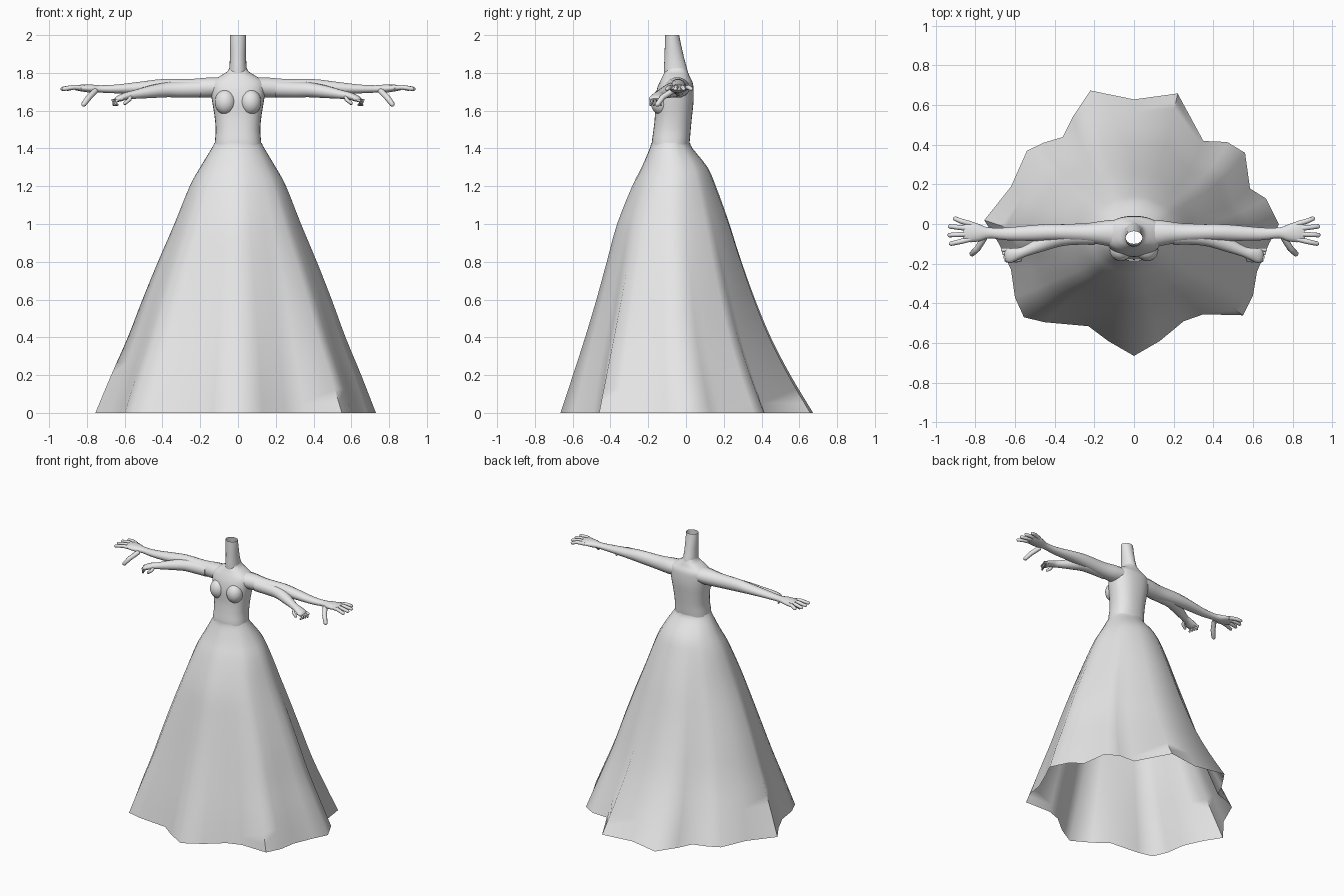
import bpy, bmesh, math
from mathutils import Vector

cube = bpy.data.objects.get("Cube")
if cube:
    bpy.data.objects.remove(cube, do_unlink=True)

grey = bpy.data.materials.new("light grey")
grey.use_nodes = True
grey.diffuse_color = (0.8, 0.8, 0.8, 1)
grey.node_tree.nodes["Principled BSDF"].inputs["Base Color"].default_value = (0.8, 0.8, 0.8, 1)


def finish(name, bm, sharp=60):
    bmesh.ops.recalc_face_normals(bm, faces=bm.faces)
    mesh = bpy.data.meshes.new(name)
    bm.to_mesh(mesh)
    bm.free()
    mesh.materials.append(grey)
    obj = bpy.data.objects.new(name, mesh)
    bpy.context.collection.objects.link(obj)
    bpy.ops.object.select_all(action='DESELECT')
    obj.select_set(True)
    bpy.context.view_layer.objects.active = obj
    bpy.ops.object.shade_smooth_by_angle(angle=math.radians(sharp))
    return obj


def loft(bm, rings, cap=False):
    """Join closed rings of points with quads."""
    loops = [[bm.verts.new(p) for p in ring] for ring in rings]
    n = len(loops[0])
    for a, b in zip(loops, loops[1:]):
        for i in range(n):
            j = (i + 1) % n
            bm.faces.new((a[i], a[j], b[j], b[i]))
    if cap:
        bm.faces.new(loops[0])
        bm.faces.new(loops[-1])


def tube(bm, stations, side, n=14):
    """Limb through (x, y, z, half width, half height), side mirrors x."""
    pts = [Vector((s[0] * side, s[1], s[2])) for s in stations]
    rings = []
    for i, p in enumerate(pts):
        t = (pts[min(i + 1, len(pts) - 1)] - pts[max(i - 1, 0)]).normalized()
        across = t.cross(Vector((0, 0, 1))).normalized()
        up = across.cross(t)
        w, h = stations[i][3:]
        rings.append([p + across * w * math.cos(k * math.tau / n) + up * h * math.sin(k * math.tau / n)
                      for k in range(n)])
    loft(bm, rings, True)


def finger(bm, base, mid, tip, r, side):
    end = Vector(tip) + (Vector(tip) - Vector(mid)).normalized() * r * 0.6
    tube(bm, [(*base, r, r), (*mid, r, r), (*tip, r * 0.85, r * 0.85), (*end, r * 0.3, r * 0.3)], side, 8)


def smooth_steps(rows, steps):
    """Catmull-Rom resampling of profile rows."""
    out = []
    for i in range(len(rows) - 1):
        a, b, c, d = (rows[min(max(i + k, 0), len(rows) - 1)] for k in (-1, 0, 1, 2))
        for s in range(steps):
            t = s / steps
            out.append([q + t / 2 * (r - p + t * (2 * p - 5 * q + 4 * r - u + t * (3 * (q - r) + u - p)))
                        for p, q, r, u in zip(a, b, c, d)])
    return out + [list(rows[-1])]


# Skirt: round at the waist, flaring into the folded hem
hem = [(.73, 0), (.665, .13), (.585, .18), (.56, .36), (.47, .415), (.35, .42), (.22, .66),
       (0, .63), (-.22, .675), (-.31, .54), (-.36, .44), (-.46, .41), (-.54, .37), (-.62, .19),
       (-.755, .02), (-.68, -.1), (-.62, -.23), (-.6, -.37), (-.555, -.47), (-.45, -.495),
       (-.23, -.515), (-.13, -.59), (0, -.665), (.13, -.59), (.25, -.49), (.35, -.455),
       (.55, -.46), (.6, -.36), (.62, -.24), (.68, -.1)]
# height, half width, front, back
flare = [(0, .74, -.667, .665), (.2, .66, -.6, .55), (.4, .575, -.535, .45), (.6, .5, -.475, .37),
         (.8, .42, -.42, .3), (1, .335, -.365, .235), (1.2, .255, -.285, .16),
         (1.3, .2, -.235, .115), (1.4, .14, -.192, .035), (1.43, .125, -.185, .022)]
rings = []
for z, w, front, back in smooth_steps(flare, 3):
    fold = 1 - z / 1.43
    ring = []
    for hx, hy in hem:
        u = Vector((hx / .74, hy / .667))
        p = u.normalized().lerp(u, fold)
        ring.append((p.x * w, (front + back) / 2 + p.y * (back - front) / 2, z))
    rings.append(ring)
bm = bmesh.new()
loft(bm, rings)
finish("skirt", bm)


def body(name, profile, n=32, power=1.0):
    bm = bmesh.new()
    rings = []
    for z, w, front, back in smooth_steps(profile, 4):
        ring = []
        for k in range(n):
            c, s = math.cos(k * math.tau / n), math.sin(k * math.tau / n)
            ring.append((math.copysign(abs(c) ** power, c) * w,
                         (front + back) / 2 + math.copysign(abs(s) ** power, s) * (back - front) / 2, z))
        rings.append(ring)
    loft(bm, rings)
    return finish(name, bm)


# Torso and open neck: height, half width, front, back
body("torso", [(1.4, .125, -.18, .015), (1.44, .122, -.18, .02), (1.5, .118, -.172, .025),
               (1.57, .124, -.165, .032), (1.65, .137, -.165, .04), (1.71, .145, -.155, .04),
               (1.75, .14, -.14, .035), (1.78, .1, -.125, .02), (1.805, .06, -.112, .01),
               (1.825, .046, -.1, 0)], power=0.85)
body("neck", [(1.77, .055, -.115, .015), (1.82, .047, -.117, .006), (1.88, .043, -.114, -.01),
              (1.95, .043, -.112, -.026), (2, .043, -.11, -.036)], n=20)

for side, word in ((1, "left"), (-1, "right")):
    # Bust
    bm = bmesh.new()
    bmesh.ops.create_uvsphere(bm, u_segments=20, v_segments=14, radius=1)
    for v in bm.verts:
        v.co = (side * .067 + v.co.x * .056, -.132 + v.co.y * .055, 1.645 + v.co.z * .066)
    finish(word + "_bust", bm)

    # Outstretched arm with spread hand
    bm = bmesh.new()
    tube(bm, smooth_steps([(.06, -.05, 1.725, .075, .052), (.15, -.045, 1.722, .062, .055),
                           (.25, -.045, 1.72, .048, .049), (.4, -.042, 1.725, .042, .043),
                           (.5, -.045, 1.722, .04, .034), (.64, -.05, 1.715, .032, .024),
                           (.73, -.045, 1.715, .027, .02), (.78, -.045, 1.717, .043, .022),
                           (.83, -.04, 1.72, .052, .018), (.86, -.038, 1.72, .04, .012)], 3), side)
    finish(word + "_outstretched_arm", bm)
    bm = bmesh.new()
    for base_y, tip_y, tip_x in ((0, .028, .905), (-.025, -.012, .93), (-.05, -.056, .932), (-.075, -.1, .925)):
        finger(bm, (.82, base_y, 1.72), (.87, (base_y + tip_y) / 2, 1.724), (tip_x, tip_y, 1.715), .013, side)
    finger(bm, (.755, -.07, 1.705), (.79, -.125, 1.67), (.818, -.152, 1.632), .016, side)
    finish(word + "_spread_fingers", bm)

    # Second arm, bent forward at the elbow
    bm = bmesh.new()
    tube(bm, smooth_steps([(.2, -.06, 1.715, .045, .045), (.3, -.062, 1.712, .043, .043),
                           (.38, -.07, 1.71, .044, .04), (.46, -.1, 1.7, .037, .034),
                           (.55, -.138, 1.685, .026, .023), (.59, -.15, 1.678, .03, .02),
                           (.63, -.16, 1.664, .037, .017), (.645, -.162, 1.655, .028, .012)], 3), side)
    finish(word + "_bent_arm", bm)
    bm = bmesh.new()
    for k in range(4):
        y = -.13 - k * .018
        x = .635 - k * .006
        finger(bm, (x - .01, y, 1.665), (x + .03, y, 1.652), (x + .022, y - .004, 1.63), .009, side)
    finger(bm, (.57, -.16, 1.675), (.575, -.18, 1.658), (.6, -.186, 1.638), .011, side)
    finish(word + "_curled_fingers", bm)
